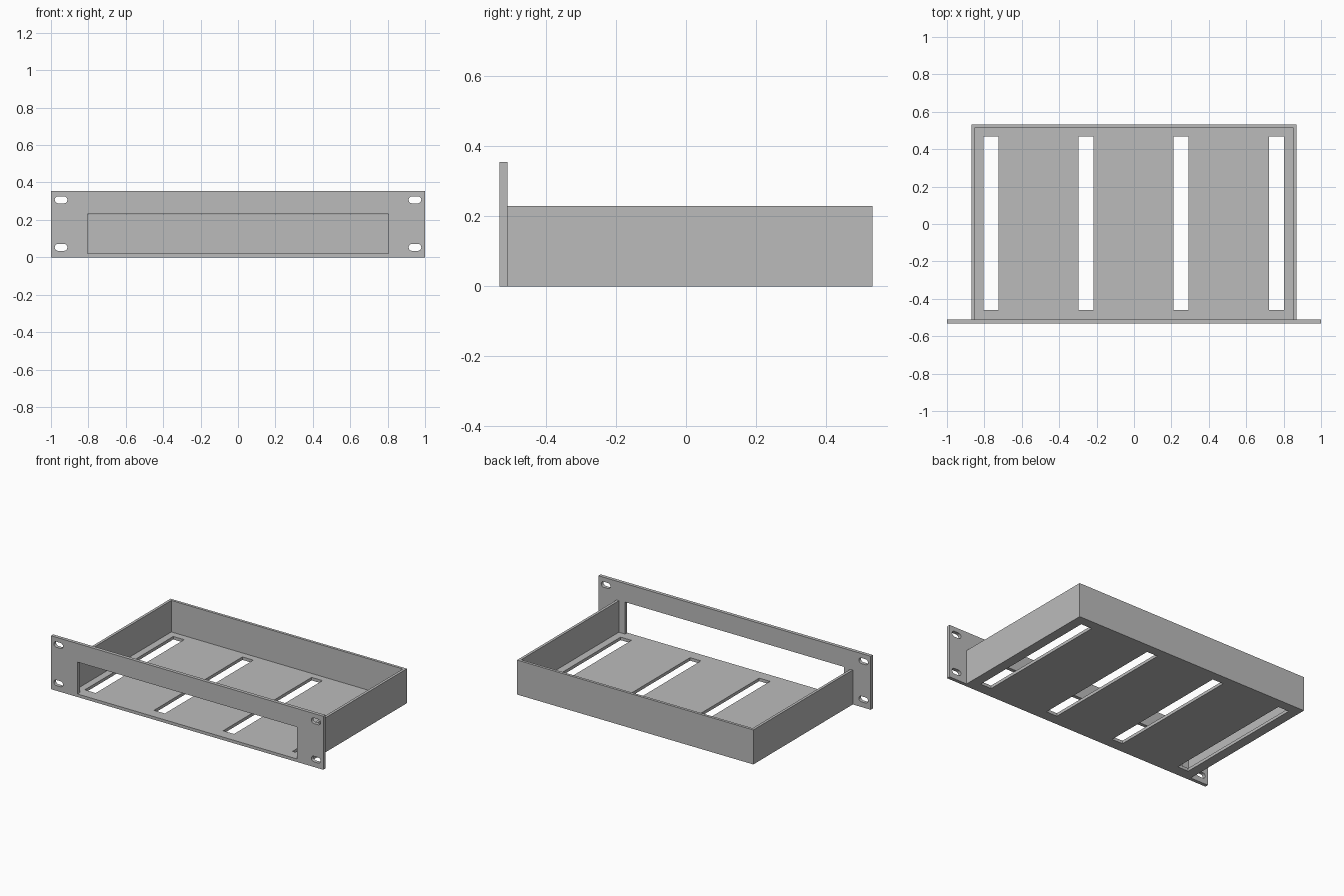
import bpy
import bmesh
from math import cos, sin, pi
from mathutils import Vector

cube = bpy.data.objects.get("Cube")
if cube:
    bpy.data.objects.remove(cube, do_unlink=True)

grey = bpy.data.materials.new("plain grey")
grey.use_nodes = True
colour = (0.5, 0.5, 0.5, 1)
grey.diffuse_color = colour
grey.node_tree.nodes["Principled BSDF"].inputs["Base Color"].default_value = colour


def prism(name, outline, sweep):
    """Solid made by sweeping a flat outline along a vector."""
    bm = bmesh.new()
    face = bm.faces.new([bm.verts.new(p) for p in outline])
    swept = bmesh.ops.extrude_face_region(bm, geom=[face], use_keep_orig=True)["geom"]
    top = [v for v in swept if isinstance(v, bmesh.types.BMVert)]
    bmesh.ops.translate(bm, verts=top, vec=Vector(sweep))
    bmesh.ops.recalc_face_normals(bm, faces=bm.faces)
    mesh = bpy.data.meshes.new(name)
    bm.to_mesh(mesh)
    bm.free()
    mesh.materials.append(grey)
    obj = bpy.data.objects.new(name, mesh)
    bpy.context.collection.objects.link(obj)
    return obj


def box(name, x0, x1, y0, y1, z0, z1):
    outline = [(x0, y0, z0), (x1, y0, z0), (x1, y1, z0), (x0, y1, z0)]
    return prism(name, outline, (0, 0, z1 - z0))


def carve(body, cutters):
    """Subtract every cutter, keep the finished mesh and drop the cutters."""
    for cutter in cutters:
        cutter.hide_render = True
        mod = body.modifiers.new("cut", "BOOLEAN")
        mod.operation = "DIFFERENCE"
        mod.solver = "EXACT"
        mod.object = cutter
    bpy.context.view_layer.update()
    graph = bpy.context.evaluated_depsgraph_get()
    mesh = bpy.data.meshes.new_from_object(body.evaluated_get(graph))
    body.modifiers.clear()
    body.data = mesh
    for cutter in cutters:
        bpy.data.objects.remove(cutter, do_unlink=True)


FRONT, JOIN, BACK = -0.533, -0.51, 0.533
WALL, FLOOR = 0.018, 0.02
HALF, HEIGHT = 0.868, 0.229


def mount_hole(x, z, half_width=0.034, radius=0.0185):
    """Round-ended slot through the panel."""
    outline = []
    for side, start in ((1, -pi / 2), (-1, pi / 2)):
        for i in range(9):
            a = start + pi * i / 8
            outline.append((x + side * (half_width - radius) + radius * cos(a),
                            FRONT - 0.1, z + radius * sin(a)))
    return prism("mount_hole_cutter", outline, (0, 0.3, 0))


# Front panel with its window and four mounting holes
panel = box("front_panel", -1, 1, FRONT, JOIN, 0, 0.355)
holes = [mount_hole(x, z) for x in (-0.946, 0.946) for z in (0.053, 0.307)]
window = box("window_cutter", -0.805, 0.805, FRONT - 0.1, JOIN + 0.1, FLOOR, 0.232)
carve(panel, holes + [window])

# Open tray with four long floor slots
tray = box("tray", -HALF, HALF, JOIN, BACK, 0, HEIGHT)
cavity = box("cavity_cutter", WALL - HALF, HALF - WALL, JOIN - 0.1, BACK - WALL, FLOOR, 0.5)
slots = [box("slot_cutter", x - 0.04, x + 0.04, -0.459, 0.469, -0.1, 0.1)
         for x in (-0.764, -0.256, 0.252, 0.762)]
carve(tray, [cavity] + slots)
